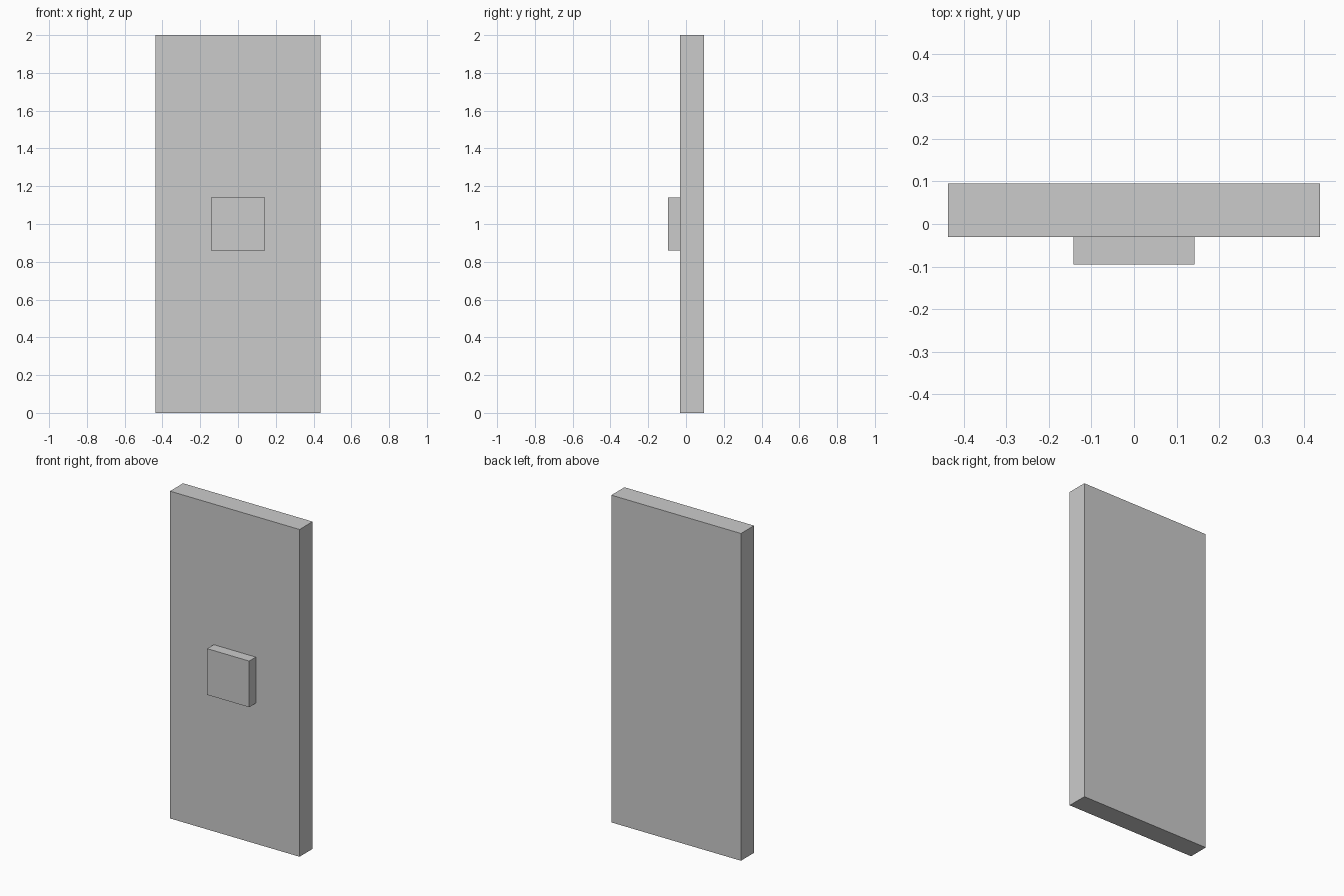
import bpy
import bmesh
from mathutils import Vector

if "Cube" in bpy.data.objects:
    bpy.data.objects.remove(bpy.data.objects["Cube"])


def box(name, lo, hi):
    """Axis-aligned box between two corners."""
    lo, hi = Vector(lo), Vector(hi)
    bm = bmesh.new()
    bmesh.ops.create_cube(bm, size=1)
    bmesh.ops.scale(bm, vec=hi - lo, verts=bm.verts)
    bmesh.ops.translate(bm, vec=(lo + hi) / 2, verts=bm.verts)
    mesh = bpy.data.meshes.new(name)
    bm.to_mesh(mesh)
    bm.free()
    obj = bpy.data.objects.new(name, mesh)
    bpy.context.collection.objects.link(obj)
    return obj


# Tall upright slab
box("panel", (-0.438, -0.031, 0), (0.438, 0.095, 2))

# Square block on the middle of the front face
box("front_block", (-0.142, -0.095, 0.859), (0.142, -0.031, 1.141))
